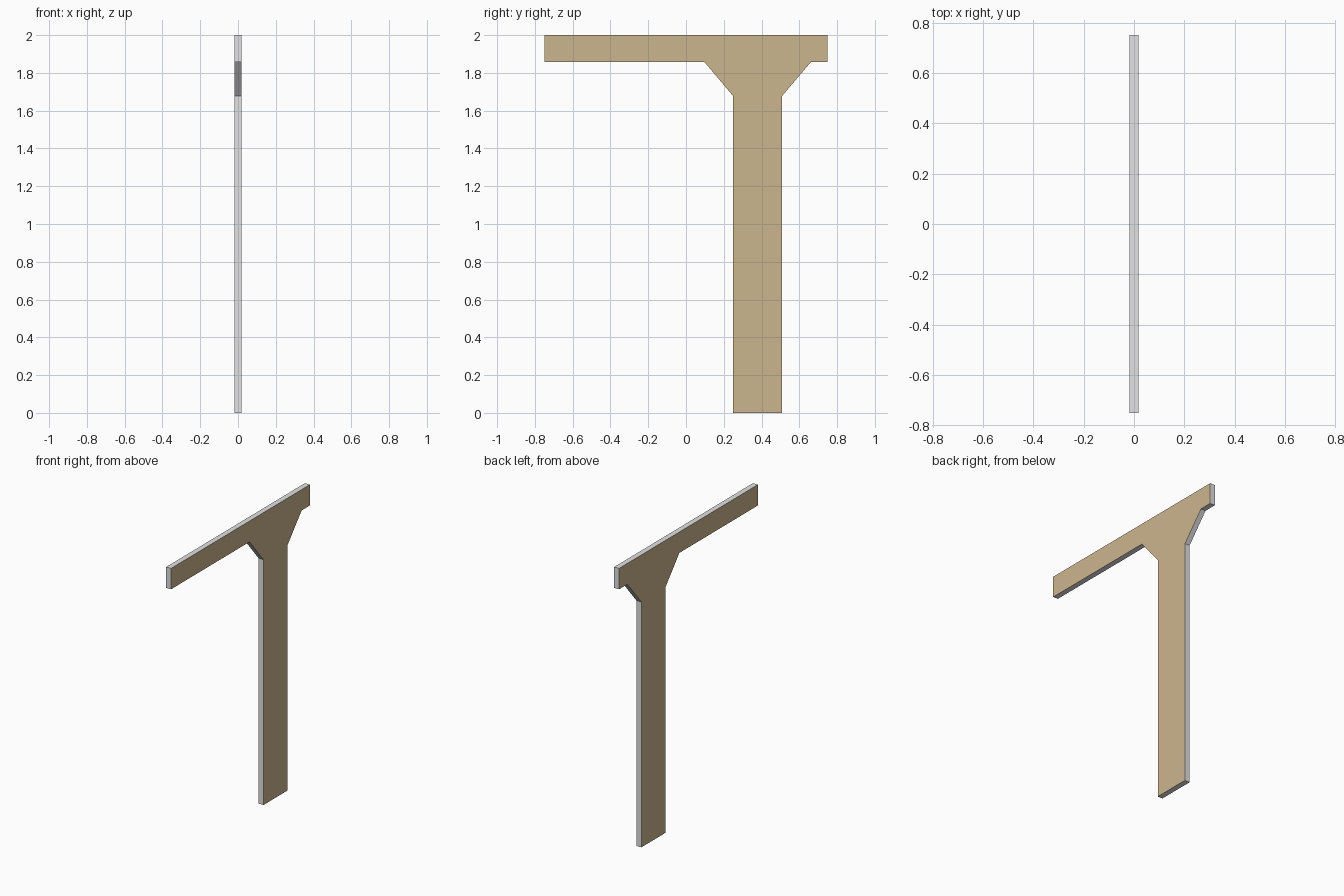
import bpy, bmesh

if "Cube" in bpy.data.objects:
    bpy.data.objects.remove(bpy.data.objects["Cube"])

HALF_THICK = 0.0185


def material(name, rgb):
    m = bpy.data.materials.new(name)
    m.diffuse_color = (*rgb, 1.0)
    m.use_nodes = True
    m.node_tree.nodes["Principled BSDF"].inputs["Base Color"].default_value = m.diffuse_color
    return m


tan = material("tan_board", (0.60, 0.465, 0.27))
grey = material("grey_edge", (0.76, 0.76, 0.76))

# Outline of the post, corner braces and top beam, as (y, z)
outline = [
    (0.249, 0.0), (0.509, 0.0), (0.509, 1.678), (0.661, 1.857),
    (0.75, 1.857), (0.75, 2.0), (-0.75, 2.0), (-0.75, 1.857),
    (0.098, 1.857), (0.249, 1.678),
]

# Board: one flat profile pushed through its thickness
bm = bmesh.new()
face = bm.faces.new([bm.verts.new((-HALF_THICK, y, z)) for y, z in outline])
ext = bmesh.ops.extrude_face_region(bm, geom=[face])
moved = [g for g in ext["geom"] if isinstance(g, bmesh.types.BMVert)]
bmesh.ops.translate(bm, vec=(2 * HALF_THICK, 0, 0), verts=moved)
bmesh.ops.recalc_face_normals(bm, faces=bm.faces)

# Broad sides tan, narrow rim grey
for f in bm.faces:
    f.material_index = 0 if abs(f.normal.x) > 0.5 else 1

mesh = bpy.data.meshes.new("braced_post_board")
bm.to_mesh(mesh)
bm.free()
mesh.materials.append(tan)
mesh.materials.append(grey)
board = bpy.data.objects.new("braced_post_board", mesh)
bpy.context.collection.objects.link(board)
